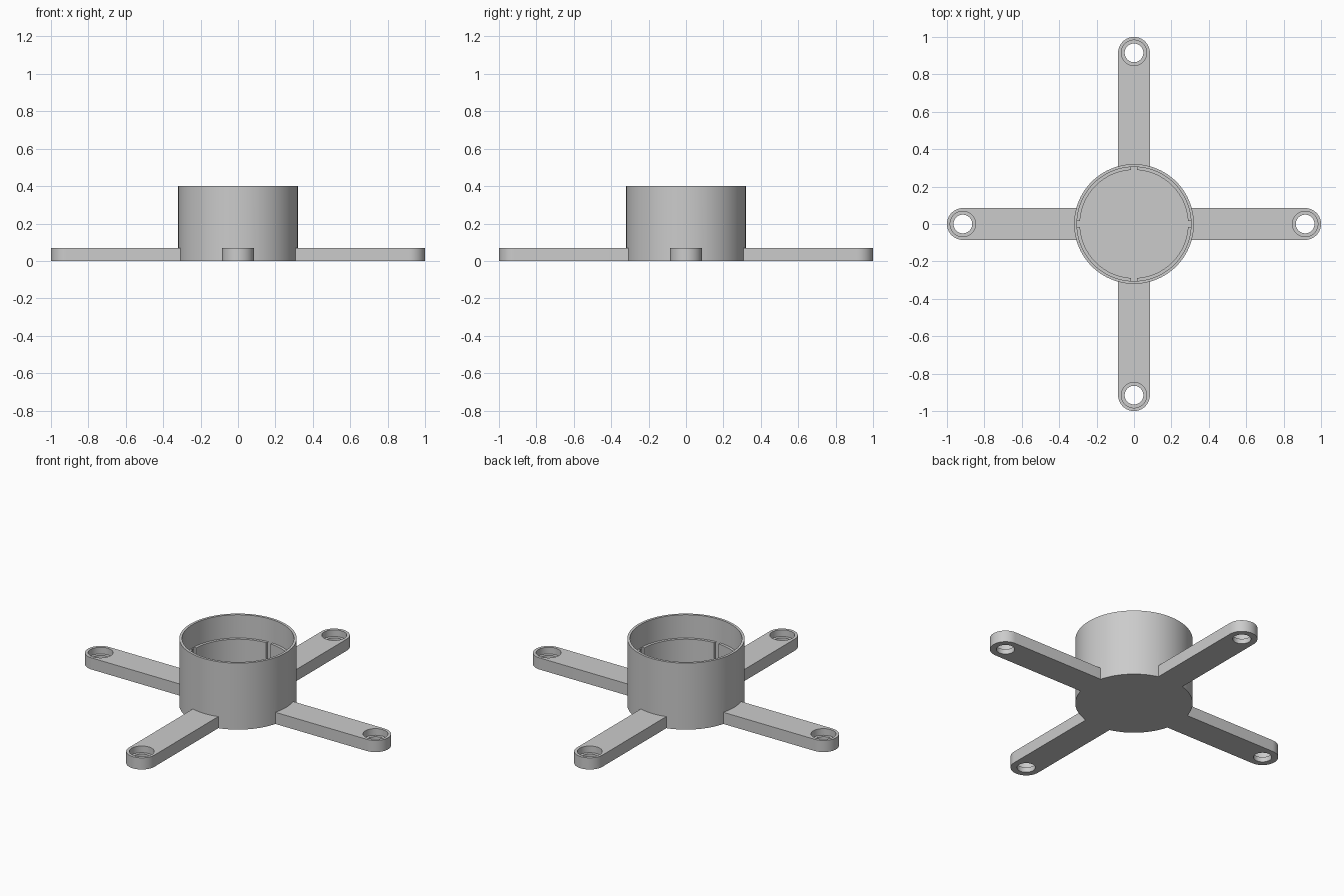
import bpy, bmesh
from math import pi, cos, sin
from mathutils import Matrix

if "Cube" in bpy.data.objects:
    bpy.data.objects.remove(bpy.data.objects["Cube"], do_unlink=True)

grey = bpy.data.materials.new("plain_grey")
grey.use_nodes = True
colour = (0.6, 0.6, 0.6, 1)
grey.diffuse_color = colour
grey.node_tree.nodes["Principled BSDF"].inputs["Base Color"].default_value = colour

OUTER, WALL, LEDGE = 0.32, 0.305, 0.289
HEIGHT, LEDGE_TOP, BASE = 0.4, 0.26, 0.07
HALF_WIDTH, HOLE_X = 0.085, 0.915


def finish(name, bm):
    bmesh.ops.recalc_face_normals(bm, faces=bm.faces)
    mesh = bpy.data.meshes.new(name)
    bm.to_mesh(mesh)
    bm.free()
    mesh.materials.append(grey)
    obj = bpy.data.objects.new(name, mesh)
    bpy.context.collection.objects.link(obj)
    return obj


def lathe(name, profile, segments, x=0):
    """Closed solid of revolution from (radius, height) rings, capped at both ends."""
    bm = bmesh.new()
    rings = [[bm.verts.new((x + r * cos(2 * pi * i / segments),
                            r * sin(2 * pi * i / segments), z))
              for i in range(segments)] for r, z in profile]
    for a, b in zip(rings, rings[1:]):
        for i in range(segments):
            j = (i + 1) % segments
            bm.faces.new((a[i], a[j], b[j], b[i]))
    bm.faces.new(rings[0])
    bm.faces.new(rings[-1])
    return finish(name, bm)


def box(name, size, centre):
    bm = bmesh.new()
    bmesh.ops.create_cube(bm, size=1)
    bmesh.ops.scale(bm, vec=size, verts=bm.verts)
    bmesh.ops.translate(bm, vec=centre, verts=bm.verts)
    return finish(name, bm)


def combine(obj, other, operation):
    """Apply a boolean and discard the helper."""
    mod = obj.modifiers.new(operation, "BOOLEAN")
    mod.operation, mod.solver, mod.object = operation, "EXACT", other
    bpy.context.view_layer.objects.active = obj
    bpy.ops.object.modifier_apply(modifier=mod.name)
    bpy.data.objects.remove(other, do_unlink=True)


# Cup with a stepped inner ledge
cup = lathe("cup_with_arms", [(OUTER, 0), (OUTER, HEIGHT), (WALL, HEIGHT), (WALL, LEDGE_TOP),
                              (LEDGE, LEDGE_TOP), (LEDGE, BASE)], 96)

# Four notches through the ledge
notch_height = 0.2
for size in ((2 * WALL - 0.002, 0.03, notch_height), (0.03, 2 * WALL - 0.002, notch_height)):
    combine(cup, box("notch_cutter", size, (0, 0, BASE + notch_height / 2)), "DIFFERENCE")

# Arm with a rounded tip, pierced by a counterbored screw hole
bm = bmesh.new()
tip = [(HOLE_X + HALF_WIDTH * cos(a), HALF_WIDTH * sin(a))
       for a in (-pi / 2 + pi * i / 24 for i in range(25))]
outline = [(WALL + 0.001, -HALF_WIDTH)] + tip + [(WALL + 0.001, HALF_WIDTH)]
face = bm.faces.new([bm.verts.new((x, y, 0)) for x, y in outline])
raised = bmesh.ops.extrude_face_region(bm, geom=[face])["geom"]
bmesh.ops.translate(bm, vec=(0, 0, BASE),
                    verts=[v for v in raised if isinstance(v, bmesh.types.BMVert)])
arm = finish("arm", bm)
combine(arm, lathe("screw_hole_cutter", [(0.05, -0.1), (0.05, 0.03), (0.068, 0.03), (0.068, 0.1)],
                   48, HOLE_X), "DIFFERENCE")

# Fuse four turned copies of the arm to the cup
for k in range(4):
    copy = arm.copy()
    copy.data = arm.data.copy()
    copy.data.transform(Matrix.Rotation(k * pi / 2, 4, "Z"))
    bpy.context.collection.objects.link(copy)
    combine(cup, copy, "UNION")
bpy.data.objects.remove(arm, do_unlink=True)

bpy.ops.object.select_all(action="DESELECT")
cup.select_set(True)
bpy.context.view_layer.objects.active = cup
bpy.ops.object.shade_smooth_by_angle(angle=pi / 6)
